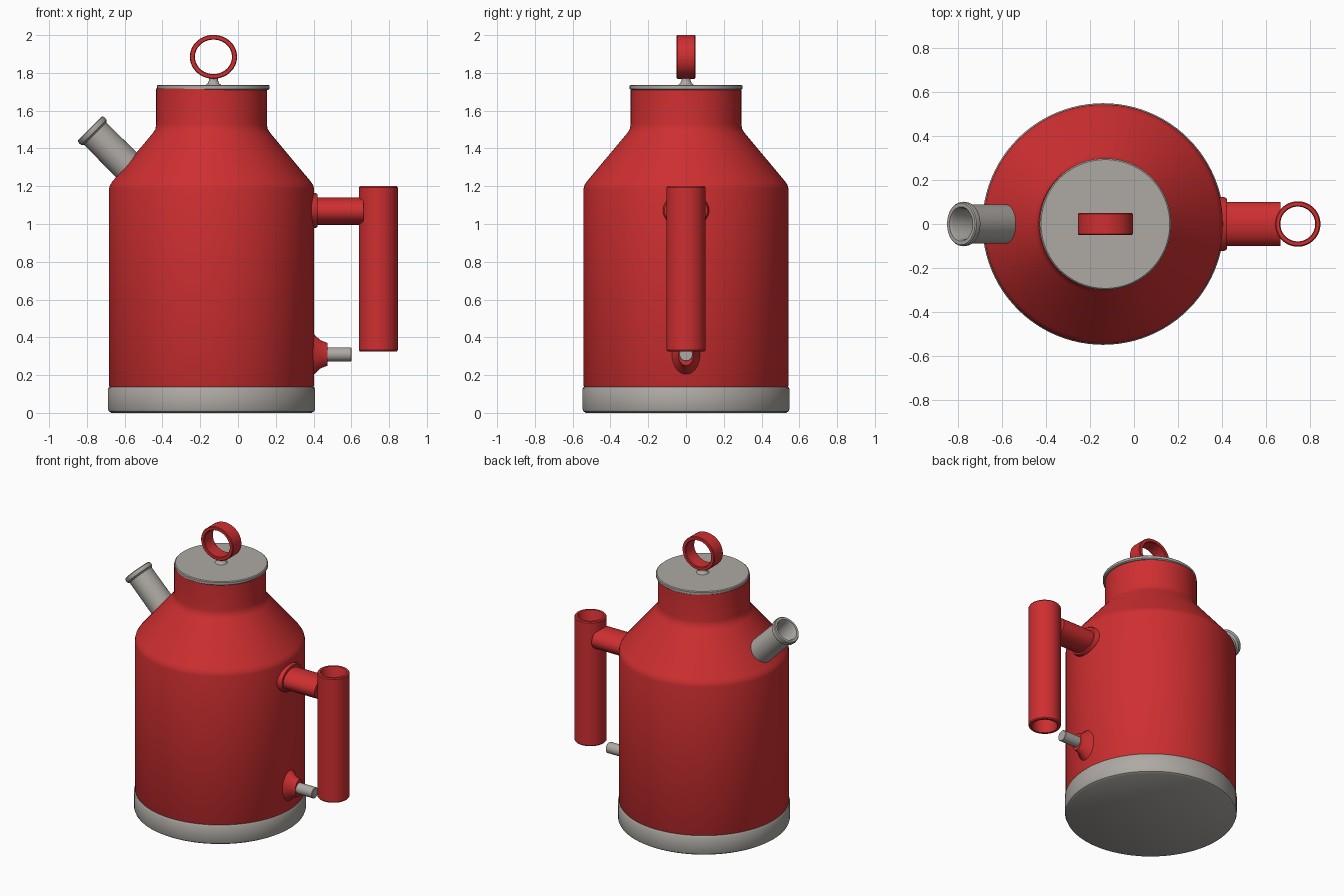
import bpy, math
from mathutils import Vector

if "Cube" in bpy.data.objects:
    bpy.data.objects.remove(bpy.data.objects["Cube"])


def material(name, rgb):
    m = bpy.data.materials.new(name)
    m.diffuse_color = (*rgb, 1)
    m.use_nodes = True
    m.node_tree.nodes["Principled BSDF"].inputs["Base Color"].default_value = m.diffuse_color
    return m


RED = material("red enamel", (0.62, 0.028, 0.03))
GREY = material("warm grey metal", (0.42, 0.40, 0.37))
CX = -0.14  # axis of the pot


def lathe(name, profile, mat, origin=(0, 0, 0), axis=(0, 0, 1), side=(0, 1, 0),
          n=64, squash=1.0, closed=False):
    """Spin (radius, distance) points about an axis; squash scales the other side."""
    o, a, s = Vector(origin), Vector(axis).normalized(), Vector(side)
    t = s.cross(a) * squash
    verts, faces = [], []
    for r, h in profile:
        for i in range(n):
            w = 2 * math.pi * i / n
            verts.append(o + a * h + t * (r * math.cos(w)) + s * (r * math.sin(w)))
    k = len(profile)
    for j in range(k if closed else k - 1):
        p, q = j * n, (j + 1) % k * n
        for i in range(n):
            m = (i + 1) % n
            faces.append((p + i, p + m, q + m, q + i))
    if not closed:
        faces.append(tuple(reversed(range(n))))
        faces.append(tuple(range((k - 1) * n, k * n)))
    me = bpy.data.meshes.new(name)
    me.from_pydata(verts, [], faces)
    me.materials.append(mat)
    ob = bpy.data.objects.new(name, me)
    bpy.context.collection.objects.link(ob)
    bpy.ops.object.select_all(action='DESELECT')
    ob.select_set(True)
    bpy.context.view_layer.objects.active = ob
    bpy.ops.object.mode_set(mode='EDIT')
    bpy.ops.mesh.select_all(action='SELECT')
    bpy.ops.mesh.normals_make_consistent(inside=False)
    bpy.ops.object.mode_set(mode='OBJECT')
    bpy.ops.object.shade_smooth_by_angle(angle=math.radians(35))
    return ob


# Pot: base band, body with shoulder and neck, lid
lathe("base", [(0.53, 0.0), (0.543, 0.008), (0.548, 0.02), (0.548, 0.128), (0.541, 0.138)],
      GREY, (CX, 0, 0), n=96)
lathe("body", [(0.535, 0.13), (0.543, 0.146), (0.543, 1.185), (0.538, 1.205), (0.525, 1.225),
               (0.312, 1.48), (0.297, 1.503), (0.293, 1.53), (0.293, 1.718)],
      RED, (CX, 0, 0), n=96)
lathe("lid", [(0.29, 1.71), (0.298, 1.716), (0.298, 1.732), (0.292, 1.737)],
      GREY, (-0.13, 0, 0), n=96)

# Lid knob: flared stem and pull ring
lathe("knob_stem", [(0.05, 1.73), (0.03, 1.745), (0.024, 1.76), (0.024, 1.785)],
      GREY, (-0.13, 0, 0), n=32)
lathe("pull_ring", [(0.121, -0.05), (0.125, -0.045), (0.125, 0.045), (0.121, 0.05),
                    (0.102, 0.05), (0.098, 0.045), (0.098, -0.045), (0.102, -0.05)],
      RED, (-0.13, 0, 1.885), (0, 1, 0), (1, 0, 0), squash=0.93, closed=True)

# Spout: slanted blind tube with a rolled rim
lathe("spout", [(0.090, 0.0), (0.088, 0.35), (0.099, 0.36), (0.101, 0.372), (0.099, 0.385),
                (0.094, 0.39), (0.078, 0.39), (0.070, 0.375), (0.068, 0.20)],
      GREY, (-0.509, 0, 1.231), (-1, 0, 1), squash=0.95)

# Handle: open vertical tube, oval arm and mounting flange
lathe("handle_grip", [(0.098, 0.325), (0.103, 0.332), (0.103, 1.193), (0.098, 1.2),
                      (0.083, 1.2), (0.079, 1.193), (0.079, 0.332), (0.083, 0.325)],
      RED, (0.743, 0, 0), closed=True)
lathe("handle_arm", [(0.1, 0.3), (0.1, 0.665)], RED, (0, 0, 1.068), (1, 0, 0), squash=0.72, n=48)
lathe("handle_flange", [(0.122, 0.33), (0.122, 0.41), (0.114, 0.422)],
      RED, (0, 0, 1.072), (1, 0, 0), squash=0.76, n=48)

# Lower peg with a flared red socket
lathe("peg_socket", [(0.085, 0.37), (0.072, 0.405), (0.052, 0.435), (0.041, 0.475)],
      RED, (0, 0, 0.31), (1, 0, 0), squash=1.45, n=32)
lathe("peg", [(0.037, 0.4), (0.037, 0.597), (0.034, 0.6)],
      GREY, (0, 0, 0.31), (1, 0, 0), n=32)
